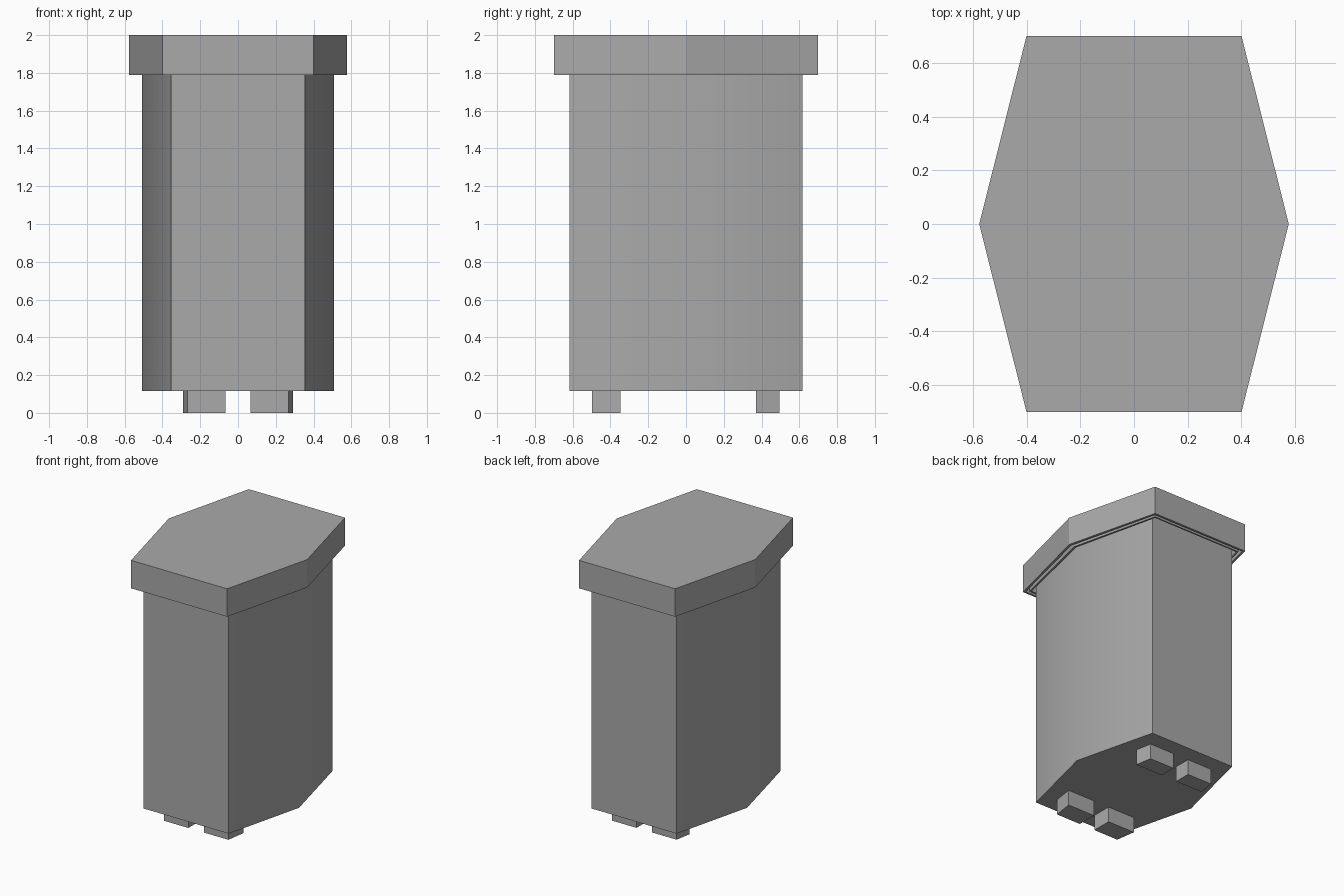
import bpy, bmesh

cube = bpy.data.objects.get("Cube")
if cube:
    bpy.data.objects.remove(cube, do_unlink=True)

grey = bpy.data.materials.new("plain grey")
grey.use_nodes = True
colour = (0.4, 0.4, 0.4, 1)
grey.diffuse_color = colour
grey.node_tree.nodes["Principled BSDF"].inputs["Base Color"].default_value = colour


def finish(name, bm):
    bmesh.ops.recalc_face_normals(bm, faces=bm.faces)
    mesh = bpy.data.meshes.new(name)
    bm.to_mesh(mesh)
    bm.free()
    mesh.materials.append(grey)
    obj = bpy.data.objects.new(name, mesh)
    bpy.context.collection.objects.link(obj)
    return obj


def hexagon(end_x, mid_x, y):
    return [(-end_x, -y), (end_x, -y), (mid_x, 0), (end_x, y), (-end_x, y), (-mid_x, 0)]


def prism(name, outline, z0, z1):
    bm = bmesh.new()
    face = bm.faces.new([bm.verts.new((x, y, z0)) for x, y in outline])
    top = bmesh.ops.extrude_face_region(bm, geom=[face])["geom"]
    bmesh.ops.translate(bm, vec=(0, 0, z1 - z0),
                        verts=[v for v in top if isinstance(v, bmesh.types.BMVert)])
    return finish(name, bm)


# Body, with the shallow side ridges shaded smooth
body = prism("body", hexagon(0.354, 0.508, 0.617), 0.115, 1.92)
bpy.context.view_layer.objects.active = body
body.select_set(True)
bpy.ops.object.shade_smooth_by_angle(angle=0.6)
body.select_set(False)

# Lid: solid cap whose underside has an outer rim and an inner lip around a groove
bm = bmesh.new()
bottom = bm.faces.new([bm.verts.new((x, y, 1.79)) for x, y in hexagon(0.4, 0.576, 0.7)])
top = bmesh.ops.extrude_face_region(bm, geom=[bottom])["geom"]
bmesh.ops.translate(bm, vec=(0, 0, 0.21),
                    verts=[v for v in top if isinstance(v, bmesh.types.BMVert)])
bmesh.ops.recalc_face_normals(bm, faces=bm.faces)
bm.faces.ensure_lookup_table()
bottom = min(bm.faces, key=lambda f: f.calc_center_median().z)
for width, rise in ((0.02, 0), (0, 0.12), (0.025, 0), (0, -0.12), (0.015, 0), (0, 0.12)):
    if width:
        bmesh.ops.inset_region(bm, faces=[bottom], thickness=width)
    else:
        old = bottom
        bottom = bmesh.ops.extrude_discrete_faces(bm, faces=[old])["faces"][0]
        bmesh.ops.translate(bm, vec=(0, 0, rise), verts=bottom.verts)
finish("lid", bm)

# Feet, with outer sides parallel to the tapering body sides
for depth, sy, y_in, y_out in (("front", -1, 0.347, 0.497), ("back", 1, 0.37, 0.495)):
    for side, sx in (("left", 1), ("right", -1)):
        outline = [(sx * 0.065, sy * y_in), (sx * 0.29, sy * y_in),
                   (sx * 0.268, sy * y_out), (sx * 0.065, sy * y_out)]
        prism(f"{depth}_{side}_foot", outline, 0, 0.13)
